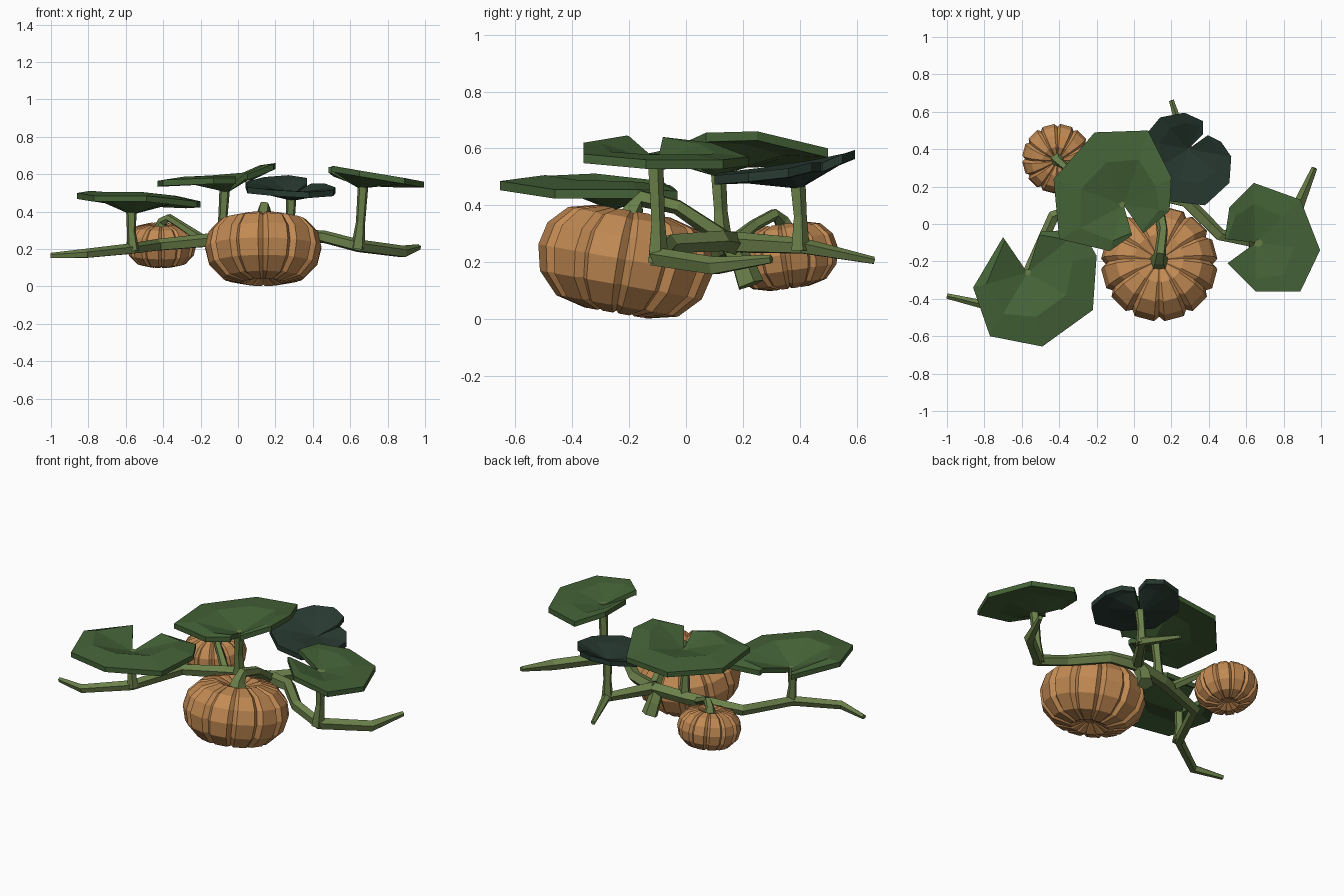
import bpy, bmesh, math
from mathutils import Vector, Matrix

if "Cube" in bpy.data.objects:
    bpy.data.objects.remove(bpy.data.objects["Cube"])


def material(name, rgb):
    m = bpy.data.materials.new(name)
    m.diffuse_color = (*rgb, 1)
    m.use_nodes = True
    m.node_tree.nodes["Principled BSDF"].inputs["Base Color"].default_value = m.diffuse_color
    return m


ORANGE = material("pumpkin_orange", (0.54, 0.255, 0.088))
GREEN = material("leaf_green", (0.058, 0.122, 0.038))
DARK = material("dark_leaf_green", (0.021, 0.042, 0.031))
STEM = material("stem_green", (0.145, 0.215, 0.068))


def finish(name, bm, mat):
    bmesh.ops.recalc_face_normals(bm, faces=bm.faces)
    me = bpy.data.meshes.new(name)
    bm.to_mesh(me)
    bm.free()
    me.materials.append(mat)
    ob = bpy.data.objects.new(name, me)
    bpy.context.collection.objects.link(ob)
    return ob


def bridge(bm, rings):
    for a, b in zip(rings, rings[1:]):
        n = len(a)
        for i in range(n):
            bm.faces.new((a[i], a[(i + 1) % n], b[(i + 1) % n], b[i]))
    bm.faces.new(rings[0][::-1])
    bm.faces.new(rings[-1])


# Ribbed pumpkin: wide lobes separated by narrow grooves
def pumpkin(name, loc, radius, half_h, tilt, lobes=12):
    profile = [(.10, -.80), (.36, -1), (.70, -.86), (.93, -.45), (1, .05),
               (.94, .50), (.74, .86), (.42, 1), (.12, .84)]
    bm = bmesh.new()
    rings = []
    for r, z in profile:
        ring = []
        for k in range(lobes):
            for frac, depth in ((0, .92), (.17, 1), (.83, 1)):
                a = 2 * math.pi * (k + frac) / lobes - math.pi / 2
                ring.append(bm.verts.new((radius * r * depth * math.cos(a),
                                          radius * r * depth * math.sin(a),
                                          half_h * (z - (1 - depth) * z * .6))))
        rings.append(ring)
    bridge(bm, rings)
    bm.transform(Matrix.Translation(loc) @ Matrix.Rotation(math.radians(tilt), 4, 'X'))
    finish(name, bm, ORANGE)


# Tapered low-poly tube through points (x, y, z, radius)
def tube(name, pts, sides=5):
    bm = bmesh.new()
    P = [Vector(p[:3]) for p in pts]
    rings = []
    side = None
    for i, p in enumerate(P):
        d = (P[min(i + 1, len(P) - 1)] - P[max(i - 1, 0)]).normalized()
        if side is None:
            side = d.cross(Vector((0, 0, 1) if abs(d.z) < .8 else (0, 1, 0)))
        side = (side - d * side.dot(d)).normalized()
        up = side.cross(d)
        ring = []
        for k in range(sides):
            a = 2 * math.pi * k / sides + math.pi / 2
            ring.append(bm.verts.new(p + pts[i][3] * (side * math.cos(a) + up * math.sin(a))))
        rings.append(ring)
    bridge(bm, rings)
    finish(name, bm, STEM)


# Cupped leaf fanned from its notch, with a raised inner ring and drooping rim
def leaf(name, centre, outline, bump, mat, thick=.032):
    bm = bmesh.new()
    c = Vector(centre)
    mid = bm.verts.new(c)
    inner, outer = [], []
    n = len(outline)
    for i, p in enumerate(outline):
        t = abs(2 * i / (n - 1) - 1)
        f = .59 + .33 * t ** 2
        q = Vector(p)
        outer.append(bm.verts.new(q))
        inner.append(bm.verts.new(c.lerp(q, f) + Vector((0, 0, bump * (1 - t ** 2 * .7)))))
    for i in range(n - 1):
        bm.faces.new((mid, inner[i], inner[i + 1]))
        bm.faces.new((inner[i], outer[i], outer[i + 1], inner[i + 1]))
    # underside and edge
    low = {v: bm.verts.new(v.co - Vector((0, 0, thick))) for v in [mid] + inner + outer}
    for f in list(bm.faces):
        bm.faces.new([low[v] for v in reversed(f.verts)])
    rim = [mid, inner[0]] + outer + [inner[-1]]
    for a, b in zip(rim, rim[1:] + rim[:1]):
        bm.faces.new((b, a, low[a], low[b]))
    finish(name, bm, mat)


pumpkin("large_pumpkin", (.135, -.215, .2), .312, .182, -10)
pumpkin("small_pumpkin", (-.41, .35, .22), .188, .114, 8)

leaf("left_leaf", (-.57, -.26, .415),
     [(-.70, -.07, .475), (-.86, -.34, .50), (-.77, -.60, .485), (-.49, -.655, .485),
      (-.22, -.46, .455), (-.20, -.17, .455), (-.28, -.03, .45), (-.50, -.04, .46)], .05, GREEN)
leaf("middle_leaf", (-.055, .10, .535),
     [(.05, -.05, .60), (.19, .07, .655), (.20, .25, .66), (.075, .50, .60), (-.21, .49, .575),
      (-.43, .24, .565), (-.40, -.08, .57), (-.13, -.145, .58), (-.01, -.06, .58)], .035, GREEN)
leaf("right_leaf", (.65, -.10, .555),
     [(.50, -.21, .645), (.65, -.36, .62), (.89, -.36, .58), (.995, -.14, .56),
      (.89, .13, .56), (.64, .22, .57), (.51, .09, .62), (.485, -.08, .64)], .02, GREEN)
leaf("back_leaf", (.29, .40, .49),
     [(.37, .48, .55), (.37, .55, .58), (.27, .595, .595), (.14, .57, .585), (.04, .45, .56),
      (.05, .25, .53), (.20, .12, .515), (.38, .10, .505), (.51, .22, .515),
      (.52, .36, .53), (.465, .44, .55), (.395, .475, .55)], .01, DARK)

# Creeping vines
tube("left_vine", [(-1, -.385, .165, .015), (-.81, -.43, .175, .027), (-.57, -.27, .20, .031),
                   (-.43, .04, .22, .034), (-.10, .14, .25, .040), (.12, .17, .265, .042)])
tube("right_vine", [(.965, .30, .21, .016), (.88, .10, .185, .034), (.65, -.10, .215, .036),
                    (.46, -.06, .265, .035), (.28, .12, .275, .038), (.10, .17, .265, .042)])
tube("back_vine", [(.20, .66, .205, .014), (.28, .41, .255, .030), (.11, .16, .268, .040)])
tube("root_stub", [(.10, .225, .12, .05), (.09, .20, .19, .044), (.09, .15, .27, .04)])

# Leaf stalks
tube("left_stalk", [(-.56, -.27, .19, .034), (-.57, -.27, .29, .025), (-.57, -.27, .42, .030)])
tube("middle_stalk", [(-.08, .13, .24, .038), (-.08, .12, .38, .026), (-.07, .11, .54, .030)])
tube("right_stalk", [(.64, -.10, .20, .040), (.655, -.10, .34, .026), (.67, -.11, .56, .030)])
tube("back_stalk", [(.28, .40, .24, .036), (.28, .40, .36, .025), (.285, .39, .49, .030)])

# Pumpkin stems joining the vines
tube("large_pumpkin_stem", [(.135, -.20, .345, .056), (.135, -.185, .385, .040),
                            (.14, -.155, .425, .032), (.155, -.03, .395, .028),
                            (.12, .14, .28, .034)])
tube("small_pumpkin_stem", [(-.41, .345, .31, .040), (-.405, .335, .345, .027),
                            (-.37, .31, .368, .022), (-.31, .24, .33, .022),
                            (-.19, .14, .25, .028)])
